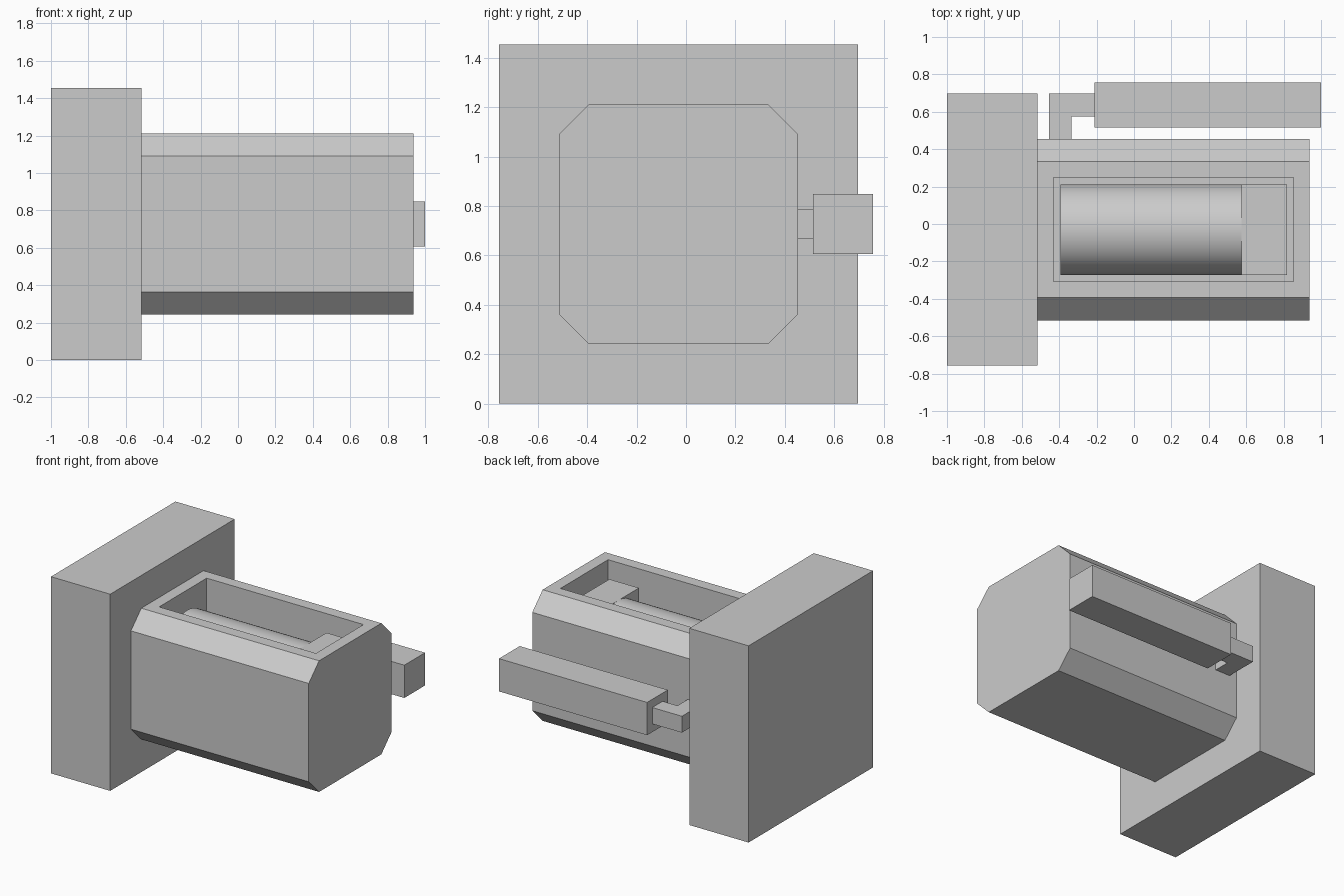
import bpy, bmesh, math
from mathutils import Vector

if "Cube" in bpy.data.objects:
    bpy.data.objects.remove(bpy.data.objects["Cube"])

U = 2 / 33          # design unit
CY = -U / 2         # centre line of plate and body
CZ = 12 * U


def finish(bm, name):
    bmesh.ops.recalc_face_normals(bm, faces=bm.faces)
    me = bpy.data.meshes.new(name)
    bm.to_mesh(me)
    bm.free()
    ob = bpy.data.objects.new(name, me)
    bpy.context.collection.objects.link(ob)
    return ob


def prism(points, offset):
    """Extrude a closed outline along an offset vector."""
    bm = bmesh.new()
    face = bm.faces.new([bm.verts.new(p) for p in points])
    ext = bmesh.ops.extrude_face_region(bm, geom=[face])["geom"]
    bmesh.ops.translate(bm, vec=Vector(offset),
                        verts=[v for v in ext if isinstance(v, bmesh.types.BMVert)])
    bmesh.ops.recalc_face_normals(bm, faces=bm.faces)
    return bm


def box(name, x0, x1, y0, y1, z0, z1):
    pts = [(x0, y0, z0), (x1, y0, z0), (x1, y1, z0), (x0, y1, z0)]
    return finish(prism(pts, (0, 0, z1 - z0)), name)


# Square end plate
box("end_plate", -1, -1 + 8 * U, CY - CZ, CY + CZ, 0, 24 * U)

# Chamfered body with a pocket sunk into the top
h, c = 8 * U, 6 * U
outline = [(h, c), (c, h), (-c, h), (-h, c), (-h, -c), (-c, -h), (c, -h), (h, -c)]
bm = prism([(-1 + 8 * U, CY + y, CZ + z) for y, z in outline], (24 * U, 0, 0))
bm.normal_update()
top = max(bm.faces, key=lambda f: f.calc_center_median().z)
bmesh.ops.inset_region(bm, faces=[top], thickness=2 * U)
floor = bmesh.ops.extrude_discrete_faces(bm, faces=[top])["faces"][0]
bmesh.ops.translate(bm, vec=(0, 0, -10 * U), verts=floor.verts)
finish(bm, "body")

# Round roller lying in the pocket, with a square block at its end
x0, x1, x2 = -1 + 10 * U, -1 + 26 * U, -1 + 30 * U
bpy.ops.mesh.primitive_cylinder_add(
    vertices=48, radius=4 * U, depth=x1 - x0,
    location=((x0 + x1) / 2, CY, 14 * U), rotation=(0, math.pi / 2, 0))
bpy.context.object.name = "roller"
bpy.ops.object.shade_smooth_by_angle()
box("roller_block", x1, x2, CY - 4 * U, CY + 4 * U, 10 * U, 18 * U)

# Bent arm joining the side handle to the body
arm = [(-7.5, 7.5), (-5.5, 7.5), (-5.5, 9.5), (-3.5, 9.5), (-3.5, 11.5), (-7.5, 11.5)]
finish(prism([(x * U, y * U, 11 * U) for x, y in arm], (0, 0, 2 * U)), "handle_arm")

# Side handle
box("handle", -3.5 * U, 1, 8.5 * U, 12.5 * U, 10 * U, 14 * U)
